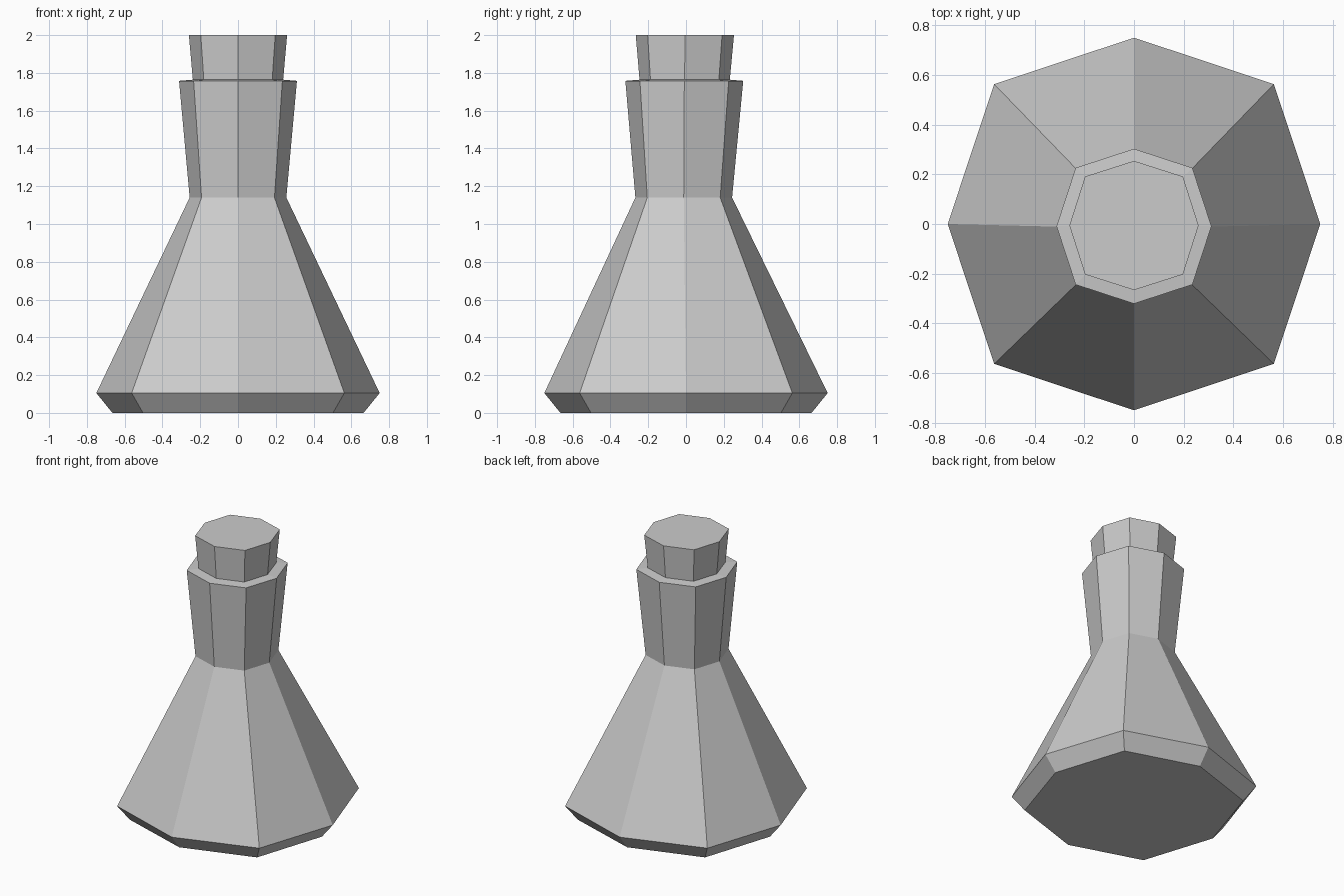
import bpy, bmesh

if "Cube" in bpy.data.objects:
    bpy.data.objects.remove(bpy.data.objects["Cube"])

# Slightly squared octagon signs: axis points alternate with diagonal points
DIRS = [(1, 0), (1, 1), (0, 1), (-1, 1), (-1, 0), (-1, -1), (0, -1), (1, -1)]


def loft(name, rings, cap_bottom=False, cap_top=False):
    """Skin octagonal rings given as (z, axis radius, diagonal offset, centre y)."""
    bm = bmesh.new()
    loops = []
    for z, axis, diag, cy in rings:
        loop = []
        for dx, dy in DIRS:
            r = diag if dx and dy else axis
            loop.append(bm.verts.new((dx * r, dy * r + cy, z)))
        loops.append(loop)
    for low, high in zip(loops, loops[1:]):
        for i in range(8):
            j = (i + 1) % 8
            bm.faces.new((low[i], low[j], high[j], high[i]))
    if cap_bottom:
        bm.faces.new(loops[0][::-1])
    if cap_top:
        bm.faces.new(loops[-1])
    mesh = bpy.data.meshes.new(name)
    bm.to_mesh(mesh)
    bm.free()
    obj = bpy.data.objects.new(name, mesh)
    bpy.context.collection.objects.link(obj)
    return obj


# Flask: bevelled foot, sloping body, flared neck, flat rim running in to the stopper
loft("flask", [
    (0.0, 0.665, 0.503, 0.0),
    (0.105, 0.75, 0.563, 0.0),
    (1.14, 0.256, 0.193, -0.012),
    (1.758, 0.312, 0.235, -0.009),
    (1.764, 0.239, 0.181, -0.007),
], cap_bottom=True)

# Stopper: flares slightly upward out of the rim
loft("stopper", [
    (1.764, 0.239, 0.181, -0.007),
    (2.0, 0.26, 0.197, -0.006),
], cap_top=True)
